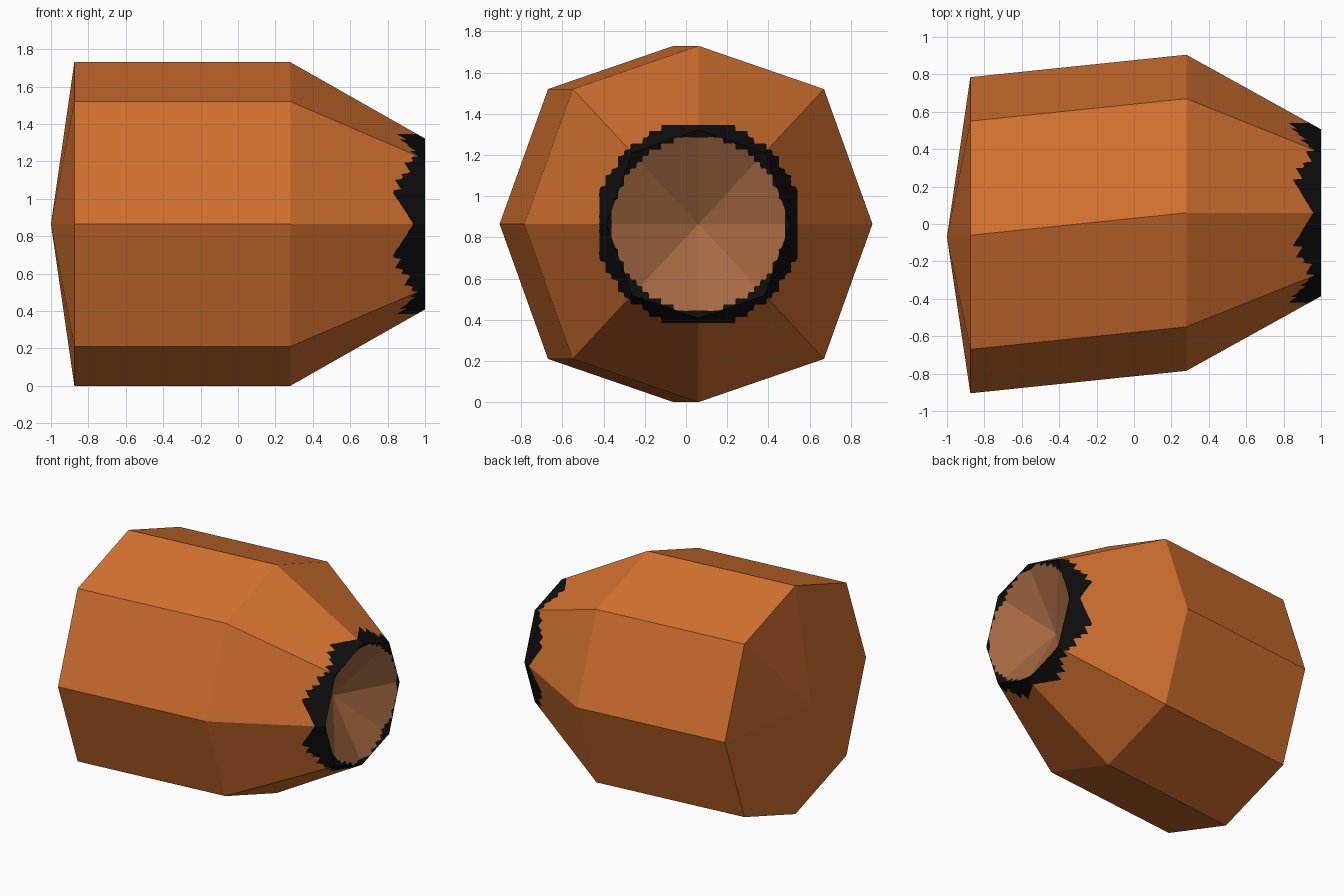
import bpy, bmesh, math

if "Cube" in bpy.data.objects:
    bpy.data.objects.remove(bpy.data.objects["Cube"])

# Octagon cross-section shared by all rings (y, z around the axis)
OCT = [(.845, 0), (.61, .655), (0, .865), (-.61, .655),
       (-.845, 0), (-.61, -.655), (0, -.865), (.61, -.655)]
ZC, Y_BACK, Y_FRONT = .865, -.06, .06
X_BACK, X_MID, X_END = -.875, .28, 1.0
MOUTH = .528          # mouth size relative to the full octagon
X_PIT = .75           # deepest point of the hollow
PIXEL = .03           # step size of the jagged scorch edge


def material(name, col):
    m = bpy.data.materials.new(name)
    m.diffuse_color = (*col, 1)
    m.use_nodes = True
    m.node_tree.nodes["Principled BSDF"].inputs["Base Color"].default_value = m.diffuse_color
    return m


orange = material("burnt orange", (.65, .165, .029))
brown = material("dull brown", (.38, .14, .055))
black = material("soot black", (.0045, .0045, .0045))


def ring(x, yc, scale, points):
    return [(x, yc + p[0] * scale, ZC + p[1] * scale) for p in points]


def build(name, bands, mat):
    """Each band is a list of rings; a ring with one point is a tip."""
    bm = bmesh.new()
    for rings in bands:
        vs = [[bm.verts.new(c) for c in r] for r in rings]
        for a, b in zip(vs, vs[1:]):
            n = max(len(a), len(b))
            for i in range(n):
                j = (i + 1) % n
                f = [a[i % len(a)], a[j % len(a)], b[j % len(b)], b[i % len(b)]]
                f = list(dict.fromkeys(f))
                if len({tuple(v.co) for v in f}) >= 3:
                    bm.faces.new(f)
    bmesh.ops.remove_doubles(bm, verts=bm.verts, dist=1e-5)
    me = bpy.data.meshes.new(name)
    bm.to_mesh(me)
    bm.free()
    me.materials.append(mat)
    ob = bpy.data.objects.new(name, me)
    bpy.context.collection.objects.link(ob)
    return ob


# Finely divided octagon for the jagged edges
STEPS = 30
FINE = []
for i in range(8):
    a, b = OCT[i], OCT[(i + 1) % 8]
    FINE += [(a[0] + (b[0] - a[0]) * k / STEPS, a[1] + (b[1] - a[1]) * k / STEPS)
             for k in range(STEPS)]


def jagged_scale(p, radius):
    """Scale of p at which it leaves a stepped disc of the given radius."""
    snap = lambda v: (math.floor(v / PIXEL) + .5) * PIXEL
    s = .3
    while math.hypot(snap(p[0] * s + 1e-6), snap(p[1] * s + 1e-6)) < radius:
        s += .002
    return s


def on_surface(p, s, inside):
    if inside:
        x = X_PIT + (X_END - X_PIT) * s / MOUTH
    else:
        x = X_END - (X_END - X_MID) * (s - MOUTH) / (1 - MOUTH)
    return (x, Y_FRONT + p[0] * s, ZC + p[1] * s)


outer_edge = [on_surface(p, max(MOUTH, jagged_scale(p, .495)), False) for p in FINE]
inner_edge = [on_surface(p, min(MOUTH, jagged_scale(p, .42)), True) for p in FINE]
lip = ring(X_END, Y_FRONT, MOUTH, FINE)

# Closed back and straight wall
build("shell", [[[(-1, -.07, ZC)], ring(X_BACK, Y_BACK, 1, OCT),
                 ring(X_MID, Y_FRONT, 1, OCT)]], orange)
# Tapered shoulder up to the scorched edge
build("shoulder", [[ring(X_MID, Y_FRONT, 1, FINE), outer_edge]], orange)
# Scorched band around the mouth, outside and inside
build("scorched_rim", [[outer_edge, lip, inner_edge]], black)
# Cone-shaped hollow
build("hollow", [[inner_edge, [(X_PIT, Y_FRONT, ZC)]]], brown)
